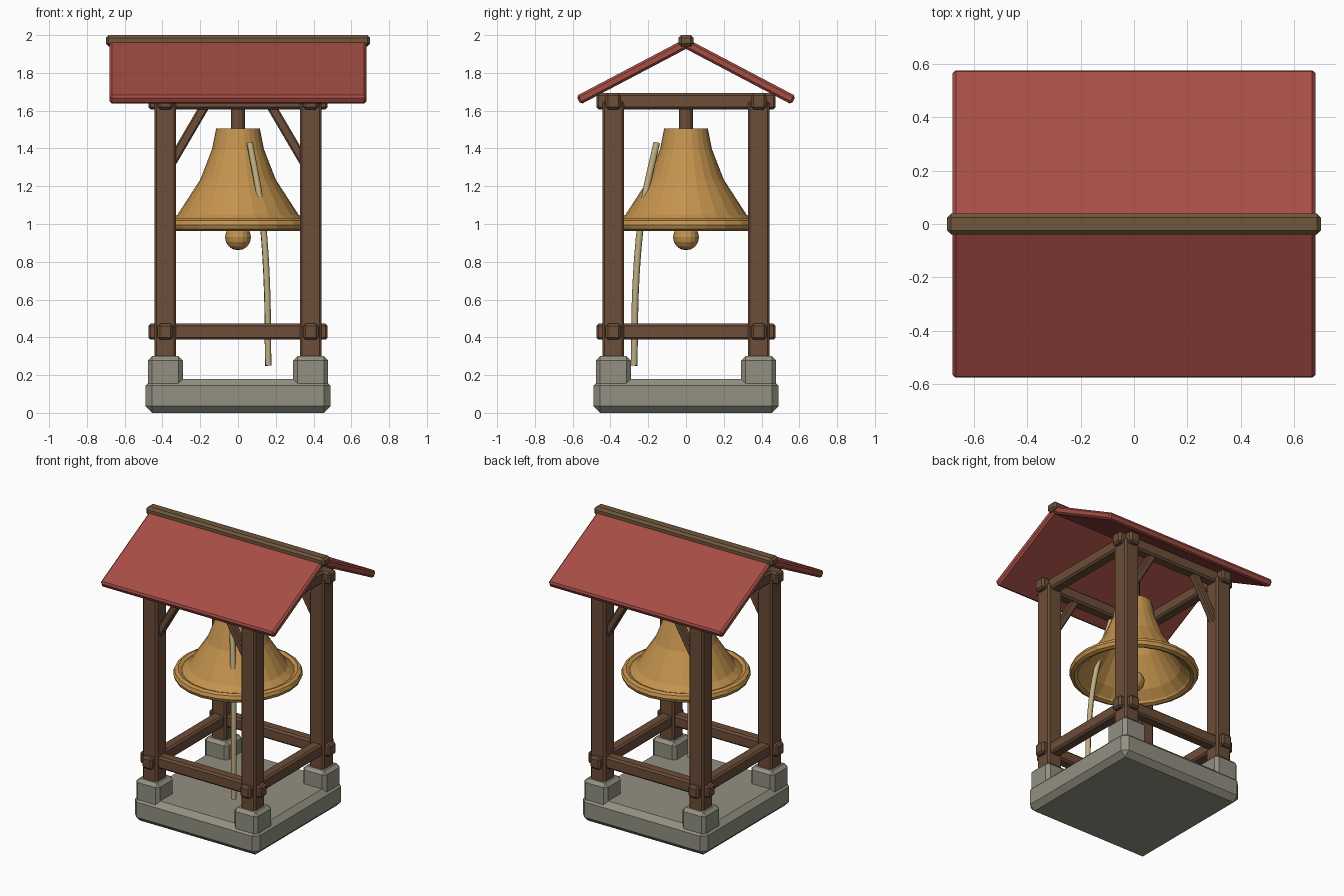
import bpy, bmesh, math
from mathutils import Vector, Matrix

if "Cube" in bpy.data.objects:
    bpy.data.objects.remove(bpy.data.objects["Cube"])


def mat(name, rgb):
    m = bpy.data.materials.new(name)
    m.diffuse_color = (*rgb, 1)
    m.use_nodes = True
    m.node_tree.nodes["Principled BSDF"].inputs["Base Color"].default_value = m.diffuse_color
    return m


STONE = mat("stone", (0.29, 0.28, 0.22))
WOOD = mat("wood", (0.15, 0.075, 0.04))
RIDGE = mat("ridge_wood", (0.16, 0.095, 0.045))
ROOF = mat("roof_red", (0.38, 0.075, 0.06))
BRONZE = mat("bronze", (0.55, 0.29, 0.075))
ROPE = mat("rope", (0.52, 0.42, 0.22))


def finish(bm, name, material):
    bmesh.ops.recalc_face_normals(bm, faces=bm.faces)
    me = bpy.data.meshes.new(name)
    bm.to_mesh(me)
    bm.free()
    me.materials.append(material)
    ob = bpy.data.objects.new(name, me)
    bpy.context.collection.objects.link(ob)
    return ob


def box(name, loc, size, material, bevel=0.012, rot=None):
    """Chamfered box, optionally rotated about its centre."""
    bm = bmesh.new()
    bmesh.ops.create_cube(bm, size=1)
    bmesh.ops.scale(bm, vec=size, verts=bm.verts)
    if bevel:
        bmesh.ops.bevel(bm, geom=bm.edges[:], offset=bevel, segments=1, affect='EDGES')
    ob = finish(bm, name, material)
    ob.matrix_world = Matrix.Translation(loc) @ (rot or Matrix())
    return ob


def lathe(name, profile, material, steps=24):
    """Spin an (r, z) profile around the z axis."""
    bm = bmesh.new()
    verts = [bm.verts.new((r, 0, z)) for r, z in profile]
    edges = [bm.edges.new(p) for p in zip(verts, verts[1:])]
    bmesh.ops.spin(bm, geom=verts + edges, cent=(0, 0, 0), axis=(0, 0, 1),
                   angle=math.tau, steps=steps)
    bmesh.ops.remove_doubles(bm, verts=bm.verts, dist=1e-4)
    return finish(bm, name, material)


# Stone base and the four footings
box("base_slab", (0, 0, 0.09), (0.98, 0.98, 0.18), STONE, 0.036)
P = 0.385
for sx in (-1, 1):
    for sy in (-1, 1):
        box("footing", (sx * P, sy * P, 0.215), (0.185, 0.185, 0.17), STONE, 0.022)
        box("post", (sx * P, sy * P, 0.965), (0.115, 0.115, 1.37), WOOD)
        # Diagonal brace between post and front/back beam
        a, b = Vector((sx * 0.375, sy * P, 1.285)), Vector((sx * 0.155, sy * P, 1.66))
        d = b - a
        box("brace", (a + b) / 2, (0.05, 0.05, d.length), WOOD, 0.008,
            Matrix.Rotation(math.atan2(d.x, d.z), 4, 'Y'))

# Lower rails and top beams on all four sides
for name, z in (("lower_rail", 0.43), ("top_beam", 1.65)):
    for s in (-1, 1):
        box(name, (0, s * P, z), (0.95, 0.08, 0.085), WOOD)
        box(name, (s * P, 0, z), (0.08, 0.95, 0.085), WOOD)

# Roof panels and ridge beam
for s in (-1, 1):
    top, eave = Vector((0, 0, 1.955)), Vector((0, s * 0.57, 1.655))
    d = eave - top
    box("roof_panel", (top + eave) / 2, (1.36, d.length, 0.05), ROOF, 0.012,
        Matrix.Rotation(math.atan2(d.z * s, d.y * s), 4, 'X'))
box("ridge_beam", (0, 0, 1.97), (1.4, 0.08, 0.06), RIDGE, 0.015)

# Hanger, bell with hollow inside, and rolled lip
lathe("hanger", [(0, 1.47), (0.038, 1.47), (0.038, 1.68), (0, 1.68)], WOOD, 12)
lathe("bell", [(0, 1.505), (0.116, 1.505), (0.138, 1.395), (0.2, 1.235), (0.32, 1.05),
               (0.385, 1.0), (0.36, 0.985), (0.3, 1.04), (0.18, 1.225), (0.115, 1.39),
               (0.1, 1.48), (0, 1.48)], BRONZE)
lip = [(0.386 + 0.032 * math.cos(t * math.tau / 8), 0.996 + 0.032 * math.sin(t * math.tau / 8))
       for t in range(9)]
lathe("bell_lip", lip, BRONZE)

# Clapper
lathe("clapper_rod", [(0, 0.93), (0.015, 0.93), (0.015, 1.49), (0, 1.49)], BRONZE, 8)
ball = [(0.069 * math.sin(i * math.pi / 8), 0.93 - 0.069 * math.cos(i * math.pi / 8))
        for i in range(9)]
lathe("clapper_ball", ball, BRONZE, 16)

# Pull rope
cu = bpy.data.curves.new("rope", 'CURVE')
cu.dimensions = '3D'
cu.bevel_depth = 0.018
cu.bevel_resolution = 1
cu.use_fill_caps = True
pts = [(0.062, -0.155, 1.43), (0.12, -0.225, 1.1), (0.15, -0.262, 0.75), (0.16, -0.275, 0.25)]
sp = cu.splines.new('BEZIER')
sp.resolution_u = 4
sp.bezier_points.add(len(pts) - 1)
for bp, p in zip(sp.bezier_points, pts):
    bp.co = p
    bp.handle_left_type = bp.handle_right_type = 'AUTO'
cu.materials.append(ROPE)
bpy.context.collection.objects.link(bpy.data.objects.new("pull_rope", cu))
